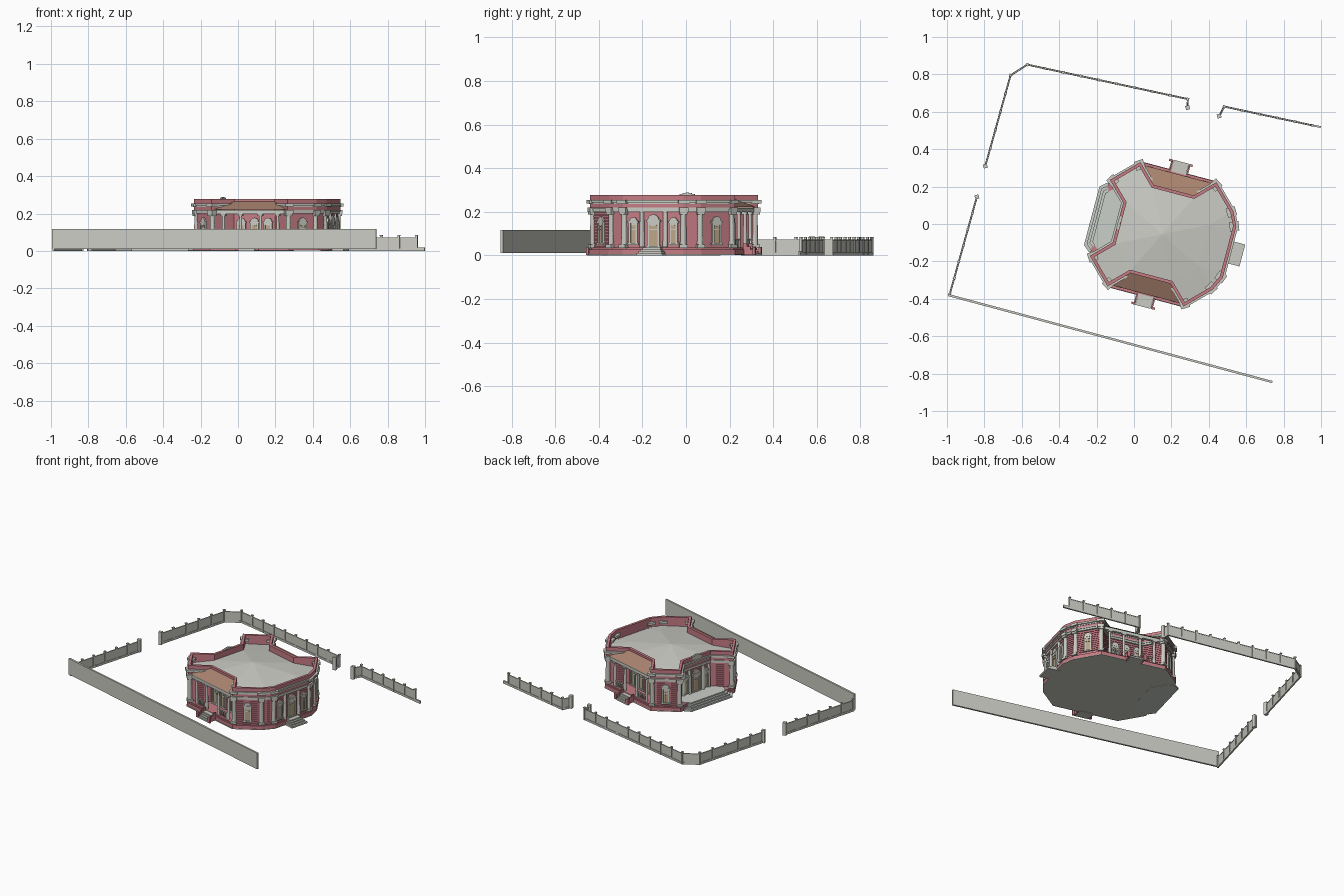
import bpy, bmesh, math
from mathutils import Matrix, Vector

cube = bpy.data.objects.get("Cube")
if cube:
    bpy.data.objects.remove(cube)

# Building frame, turned on the plot
PLACE = Matrix.Translation((0.15, -0.055, 0)) @ Matrix.Rotation(math.radians(-14.8), 4, 'Z')


def material(name, rgb):
    m = bpy.data.materials.new(name)
    m.use_nodes = True
    m.diffuse_color = (*rgb, 1)
    m.node_tree.nodes["Principled BSDF"].inputs["Base Color"].default_value = (*rgb, 1)
    return m


PINK = material("pink masonry", (0.56, 0.2, 0.23))
STONE = material("pale stone", (0.6, 0.6, 0.55))
ROOF = material("roof metal", (0.6, 0.6, 0.56))
BROWN = material("brown porch roof", (0.4, 0.23, 0.16))
WOOD = material("light wood", (0.5, 0.38, 0.24))
PAVE = material("terrace paving", (0.6, 0.63, 0.58))


def finish(bm, name, mat, place=PLACE):
    bmesh.ops.recalc_face_normals(bm, faces=bm.faces)
    me = bpy.data.meshes.new(name)
    bm.to_mesh(me)
    bm.free()
    me.materials.append(mat)
    ob = bpy.data.objects.new(name, me)
    bpy.context.collection.objects.link(ob)
    ob.matrix_world = place
    return ob


def offset(pts, d):
    """Push a counter-clockwise outline outward by d with mitred corners."""
    out = []
    for i, p in enumerate(pts):
        p = Vector(p)
        a = (p - Vector(pts[i - 1])).normalized()
        b = (Vector(pts[(i + 1) % len(pts)]) - p).normalized()
        na, nb = Vector((a.y, -a.x)), Vector((b.y, -b.x))
        out.append(p + (na + nb) * d / (1 + na.dot(nb)))
    return out


def prism(bm, pts, z0, z1):
    lo = [bm.verts.new((*p, z0)) for p in pts]
    hi = [bm.verts.new((*p, z1)) for p in pts]
    bm.faces.new(lo[::-1])
    bm.faces.new(hi)
    for i in range(len(pts)):
        bm.faces.new((lo[i - 1], lo[i], hi[i], hi[i - 1]))


def ring(bm, pts, d0, d1, z0, z1):
    inner, outer = offset(pts, d0), offset(pts, d1)
    loops = [[bm.verts.new((*p, z)) for p in o]
             for o, z in ((outer, z0), (outer, z1), (inner, z1), (inner, z0))]
    for k in range(4):
        a, b = loops[k], loops[(k + 1) % 4]
        for i in range(len(pts)):
            bm.faces.new((a[i - 1], a[i], b[i], b[i - 1]))


def box(bm, centre, size, angle=0):
    m = Matrix.Translation(centre) @ Matrix.Rotation(angle, 4, 'Z') @ Matrix.Diagonal((*size, 1))
    bmesh.ops.create_cube(bm, size=1, matrix=m)


def column(bm, x, y, r, z0, z1):
    m = Matrix.Translation((x, y, (z0 + z1) / 2))
    bmesh.ops.create_cone(bm, cap_ends=True, segments=12, radius1=r, radius2=r * 0.85,
                          depth=z1 - z0, matrix=m)


# Wall outline: four diagonal arms, recesses between three of them, a flat east front
half = [(0.362, 0.14), (0.328, 0.21), (0.21, 0.328), (0.115, 0.233),
        (-0.115, 0.233), (-0.21, 0.328), (-0.328, 0.21), (-0.233, 0.115)]
walls = half + [(x, -y) for x, y in reversed(half)]
tips = [p for p in walls if abs(p[0]) + abs(p[1]) > 0.45]

# Plinth and masonry
bm = bmesh.new()
prism(bm, offset(tips, 0.018), 0.006, 0.028)
prism(bm, offset(tips, 0.01), 0.028, 0.036)
finish(bm, "plinth", PINK)
bm = bmesh.new()
prism(bm, offset(tips, 0.02), 0.002, 0.006)
finish(bm, "foundation_slab", STONE)
bm = bmesh.new()
prism(bm, walls, 0.036, 0.215)
finish(bm, "wall_core", PINK)
bm = bmesh.new()
for i in range(12):
    z = 0.038 + i * 0.0135
    ring(bm, walls, -0.002, 0.004, z, z + 0.0105)
finish(bm, "masonry_courses", PINK)

# Entablature and parapet
bm = bmesh.new()
ring(bm, walls, -0.002, 0.012, 0.2, 0.212)
ring(bm, walls, -0.002, 0.016, 0.212, 0.219)
ring(bm, walls, -0.002, 0.014, 0.235, 0.243)
ring(bm, walls, -0.002, 0.021, 0.243, 0.254)
finish(bm, "cornice", STONE)
bm = bmesh.new()
ring(bm, walls, -0.006, 0.011, 0.208, 0.278)
finish(bm, "parapet", PINK)
bm = bmesh.new()
for i in range(5):
    box(bm, (-0.238, (i - 2) * 0.014, 0.27), (0.014, 0.014, 0.036 - 0.006 * abs(i - 2)))
finish(bm, "parapet_crest", STONE)

# Faceted central roof falling into the arms
octagon = [p for p in walls if math.hypot(*p) < 0.3]
octagon = [(0.233, -0.115), (0.233, 0.115)] + octagon
octagon.sort(key=lambda p: math.atan2(p[1], p[0]))
bm = bmesh.new()
apex = bm.verts.new((0, 0, 0.272))
eaves = [bm.verts.new((*p, 0.238)) for p in octagon]
for i in range(8):
    bm.faces.new((eaves[i - 1], eaves[i], apex))
    a, b = octagon[i - 1], octagon[i]
    mid = Vector(a) + Vector(b)
    if abs(mid.x) > 0.1 and abs(mid.y) > 0.1:
        out = mid.normalized() * 0.137
    elif mid.x > 0.1:
        out = Vector((0.125, 0))
    else:
        continue
    ends = [bm.verts.new((*(Vector(p) + out), 0.217)) for p in (b, a)]
    bm.faces.new((eaves[i - 1], eaves[i], *ends))
for s in (-1, 1):
    bm.faces.new([bm.verts.new(v) for v in ((0.233, s * 0.115, 0.238), (0.36, s * 0.115, 0.217),
                                           (0.36, s * 0.14, 0.217), (0.33, s * 0.212, 0.217))])
finish(bm, "main_roof", ROOF)

# Corner columns with capitals and entablature blocks
bm = bmesh.new()
for x, y in tips:
    a = math.atan2(y, x)
    column(bm, x, y, 0.015, 0.045, 0.2)
    for z, w, h in ((0.042, 0.038, 0.014), (0.193, 0.036, 0.012),
                    (0.21, 0.042, 0.02), (0.246, 0.05, 0.016)):
        box(bm, (x, y, z), (w, w, h), a)
for s in (-1, 1):
    for x, y in ((-0.24, 0.055 * s), (-0.237, 0.1 * s), (0.366, 0.055 * s)):
        column(bm, x, y, 0.012, 0.038, 0.2)
finish(bm, "corner_columns", STONE)

# Openings: surround, pediment, sill and wooden leaf on a wall edge
trim, leaf = bmesh.new(), bmesh.new()


def opening(a, b, t, width=0.05, z0=0.055, z1=0.15):
    a, b = Vector(a), Vector(b)
    d = (b - a).normalized()
    ang = math.atan2(d.y, d.x)
    n = Vector((d.y, -d.x))
    p = a.lerp(b, t)

    def put(bm, out, side, z, size):
        q = p + n * out + d * side
        box(bm, (q.x, q.y, z), size, ang)
    h, zc = z1 - z0, (z0 + z1) / 2
    for s in (-1, 1):
        put(trim, 0.006, s * (width / 2 - 0.005), zc, (0.01, 0.014, h))
        put(leaf, 0.004, s * (width / 4 - 0.003), zc, (width / 2 - 0.007, 0.006, h))
    put(trim, 0.006, 0, z0 - 0.003, (width + 0.012, 0.018, 0.008))
    put(trim, 0.006, 0, z1 + 0.003, (width + 0.008, 0.016, 0.008))
    put(trim, 0.006, 0, z0 + h * 0.68, (width - 0.01, 0.009, 0.005))
    q = p + n * 0.005
    m = (Matrix.Translation((q.x, q.y, z1 + 0.006)) @ Matrix.Rotation(ang, 4, 'Z')
         @ Matrix.Rotation(math.pi / 2, 4, 'X'))
    bmesh.ops.create_cone(trim, cap_ends=True, segments=16, radius1=width * 0.45,
                          radius2=width * 0.45, depth=0.014, matrix=m)


n = len(walls)
for i in range(n):
    a, b = walls[i], walls[(i + 1) % n]
    mid = (Vector(a) + Vector(b)) / 2
    if abs(mid.x) < 0.01:
        for t in (0.18, 0.5, 0.82):
            opening(a, b, t, 0.048, 0.042, 0.15)
    elif abs(mid.y) < 0.01:
        opening(a, b, 0.5, 0.06, 0.042, 0.155)
        for t in (0.16, 0.84):
            opening(a, b, t, 0.042)
    elif abs(abs(mid.x) - abs(mid.y)) < 0.01:
        opening(a, b, 0.5)
finish(trim, "window_surrounds", STONE)
finish(leaf, "window_leaves", WOOD)

# North and south porches
roof, frame, steps, cheeks = (bmesh.new() for _ in range(4))
for s in (-1, 1):
    roof.faces.new([roof.verts.new(v) for v in ((-0.2, s * 0.332, 0.222), (0.2, s * 0.332, 0.222),
                                               (0.112, s * 0.244, 0.264), (-0.112, s * 0.244, 0.264))])
    box(frame, (0, s * 0.322, 0.208), (0.4, 0.018, 0.02))
    for x in (-0.15, -0.055, 0.055, 0.15):
        column(frame, x, s * 0.322, 0.009, 0.036, 0.2)
        box(frame, (x, s * 0.322, 0.193), (0.026, 0.024, 0.01))
    for side in (-1, 1):
        box(frame, (side * 0.103, s * 0.322, 0.072), (0.09, 0.008, 0.006))
        for k in range(5):
            box(frame, (side * (0.07 + 0.016 * k), s * 0.322, 0.054), (0.006, 0.006, 0.036))
        for k in range(3):
            box(cheeks, (side * 0.048, s * (0.35 + 0.017 * k), 0.028 - 0.007 * k),
                (0.009, 0.018, 0.054 - 0.014 * k))
        box(cheeks, (side * 0.055, s * 0.395, 0.02), (0.02, 0.012, 0.038))
    for k in range(4):
        box(steps, (0, s * (0.347 + 0.006 * k), 0.017 - 0.004 * k), (0.085, 0.036 + 0.012 * k, 0.034 - 0.008 * k))
finish(roof, "porch_roofs", BROWN)
finish(frame, "porch_columns", STONE)
finish(cheeks, "stair_cheeks", PINK)

# East stair
for k in range(4):
    box(steps, (0.385 + 0.006 * k, 0, 0.018 - 0.004 * k), (0.04 + 0.014 * k, 0.085 + 0.012 * k, 0.036 - 0.008 * k))
finish(steps, "entrance_steps", STONE)

# West terrace, four steps with cut corners
bm = bmesh.new()
for k in range(4):
    r, w = 0.35 + 0.013 * k, 0.165 + 0.009 * k
    prism(bm, [(-0.225, 0.11), (-0.225 - w * 0.45, w), (0.035 - r, w), (-r, w - 0.03),
               (-r, 0.03 - w), (0.035 - r, -w), (-0.225 - w * 0.45, -w), (-0.225, -0.11)],
          0.001, 0.04 - 0.009 * k)
finish(bm, "west_terrace", PAVE)


# Boundary: solid wall and panelled fences
def run(bm, a, b, z0, z1, thick):
    a, b = Vector(a), Vector(b)
    d, m = b - a, (a + b) / 2
    box(bm, (m.x, m.y, (z0 + z1) / 2), (d.length, thick, z1 - z0), math.atan2(d.y, d.x))


world = Matrix.Identity(4)
bm = bmesh.new()
run(bm, (-0.993, -0.38), (0.74, -0.845), 0.01, 0.117, 0.012)
finish(bm, "boundary_wall", STONE, world)

paths = [[(-0.985, -0.375), (-0.84, 0.145)],
         [(-0.795, 0.31), (-0.66, 0.795), (-0.57, 0.852), (0.288, 0.668), (0.285, 0.622)],
         [(0.455, 0.575), (0.482, 0.628), (0.955, 0.527)]]
panels, posts = bmesh.new(), bmesh.new()
for path in paths:
    for a, b in zip(path, path[1:]):
        a, b = Vector(a), Vector(b)
        run(panels, a, b, 0.014, 0.071, 0.004)
        run(panels, a, b, 0.0, 0.014, 0.01)
        run(panels, a, b, 0.068, 0.073, 0.007)
        count = max(1, round((b - a).length / 0.095))
        ang = math.atan2(b.y - a.y, b.x - a.x)
        for k in range(count + 1):
            p = a.lerp(b, k / count)
            box(posts, (p.x, p.y, 0.041), (0.011, 0.011, 0.082), ang)
            box(posts, (p.x, p.y, 0.083), (0.014, 0.014, 0.004), ang)
run(panels, (0.955, 0.527), (0.999, 0.518), 0.0, 0.018, 0.01)
for x, y in ((-0.84, 0.145), (-0.795, 0.31), (0.287, 0.622), (0.455, 0.577)):
    box(posts, (x, y, 0.043), (0.022, 0.022, 0.086), 0.26)
finish(panels, "fence_panels", STONE, world)
finish(posts, "fence_posts", STONE, world)
